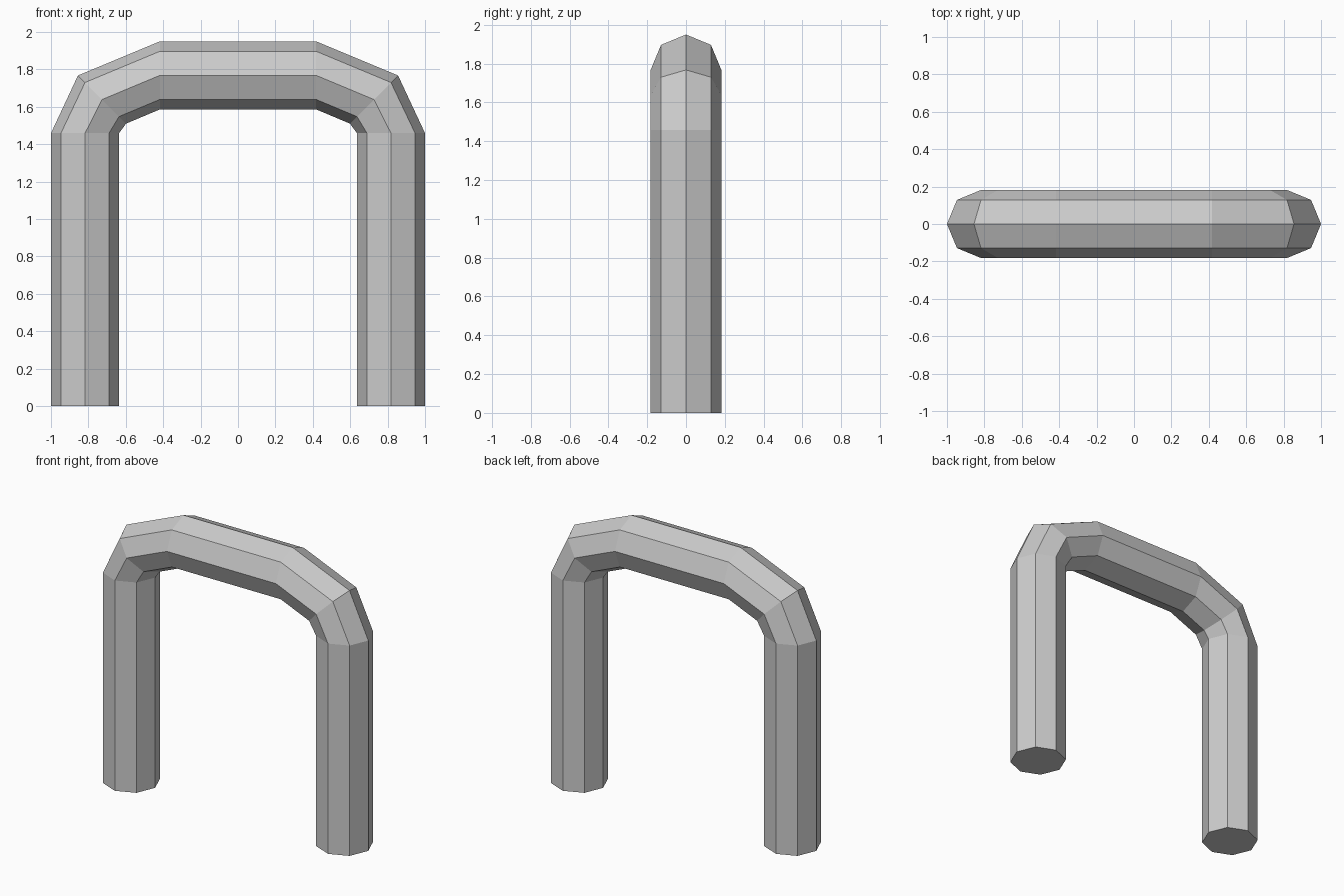
import bpy, bmesh, math

if "Cube" in bpy.data.objects:
    bpy.data.objects.remove(bpy.data.objects["Cube"])

RADIUS, SIDES = 0.182, 8

# Half of the path: (x, z, tilt of the ring in degrees), foot to crown
half = [(-0.818, 0, 0), (-0.818, 1.459, 0), (-0.727, 1.639, 45), (-0.418, 1.768, 90)]
path = half + [(-x, z, 180 - t) for x, z, t in reversed(half)]

bm = bmesh.new()


def ring(x, z, tilt):
    """Octagonal section turned about the y axis."""
    t = math.radians(tilt)
    verts = []
    for i in range(SIDES):
        a = 2 * math.pi * i / SIDES
        u = -RADIUS * math.cos(a)
        verts.append(bm.verts.new((x + u * math.cos(t), RADIUS * math.sin(a),
                                   z - u * math.sin(t) if u else z)))
    return verts


# Bent tube
rings = [ring(*p) for p in path]
for a, b in zip(rings, rings[1:]):
    for i in range(SIDES):
        j = (i + 1) % SIDES
        bm.faces.new((a[i], a[j], b[j], b[i]))

# Flat feet
bm.faces.new(rings[0])
bm.faces.new(rings[-1])
bmesh.ops.recalc_face_normals(bm, faces=bm.faces)

mesh = bpy.data.meshes.new("arch_tube")
bm.to_mesh(mesh)
bm.free()
bpy.context.collection.objects.link(bpy.data.objects.new("arch_tube", mesh))
